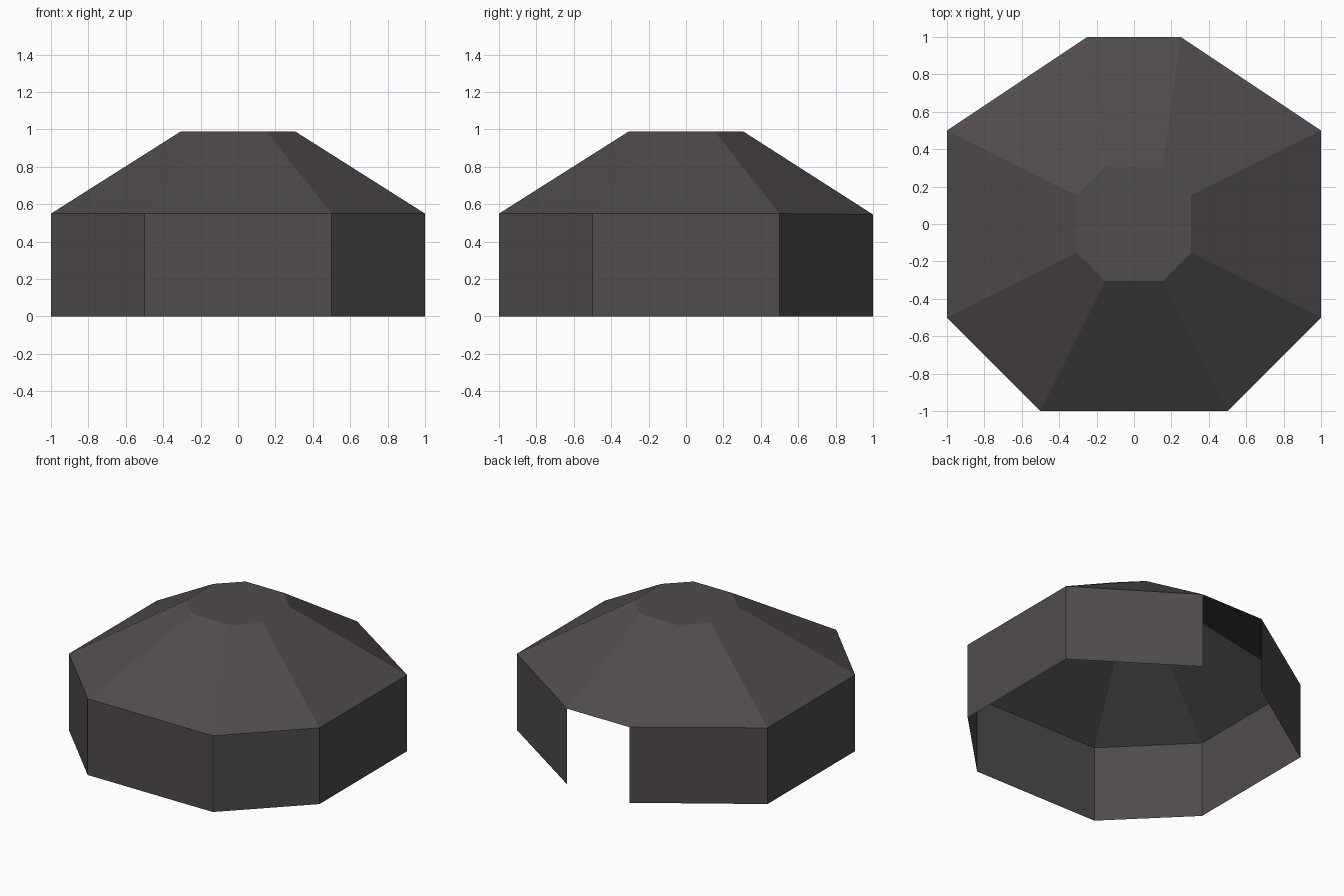
import bpy
import bmesh

if "Cube" in bpy.data.objects:
    bpy.data.objects.remove(bpy.data.objects["Cube"])

cloth = bpy.data.materials.new("dark warm grey")
cloth.diffuse_color = (0.08, 0.069, 0.077, 1)
cloth.use_nodes = True
cloth.node_tree.nodes["Principled BSDF"].inputs["Base Color"].default_value = cloth.diffuse_color


def octagon(r, half, back_half):
    """Chamfered square outline, counter-clockwise, starting left of the back side."""
    right = [(half, -r), (r, -half), (r, half), (back_half, r)]
    left = [(-x, y) for x, y in reversed(right)]
    return left[:1] + left[1:] + right


def add_ring(bm, outline, z):
    # the two back corners of the eaves sag very slightly
    return [bm.verts.new((x, y, z - (0.005 if y > 0.9 and z > 0.1 else 0))) for x, y in outline]


def make_part(name, low, high, open_back=False, capped=False):
    bm = bmesh.new()
    a, b = add_ring(bm, *low), add_ring(bm, *high)
    n = len(a)
    for i in range(n - 1 if open_back else n):
        j = (i + 1) % n
        bm.faces.new((a[i], a[j], b[j], b[i]))
    if capped:
        bm.faces.new(b)
    mesh = bpy.data.meshes.new(name)
    bm.to_mesh(mesh)
    bm.free()
    mesh.materials.append(cloth)
    obj = bpy.data.objects.new(name, mesh)
    bpy.context.collection.objects.link(obj)


base = octagon(1, 0.5, 0.25)
crown = octagon(0.305, 0.153, 0.153)

# Walls: seven panels, the narrow back side is left open as the doorway
make_part("walls", (base, 0), (base, 0.55), open_back=True)
# Roof: sloping panels up to a small flat crown
make_part("roof", (base, 0.55), (crown, 0.99), capped=True)
